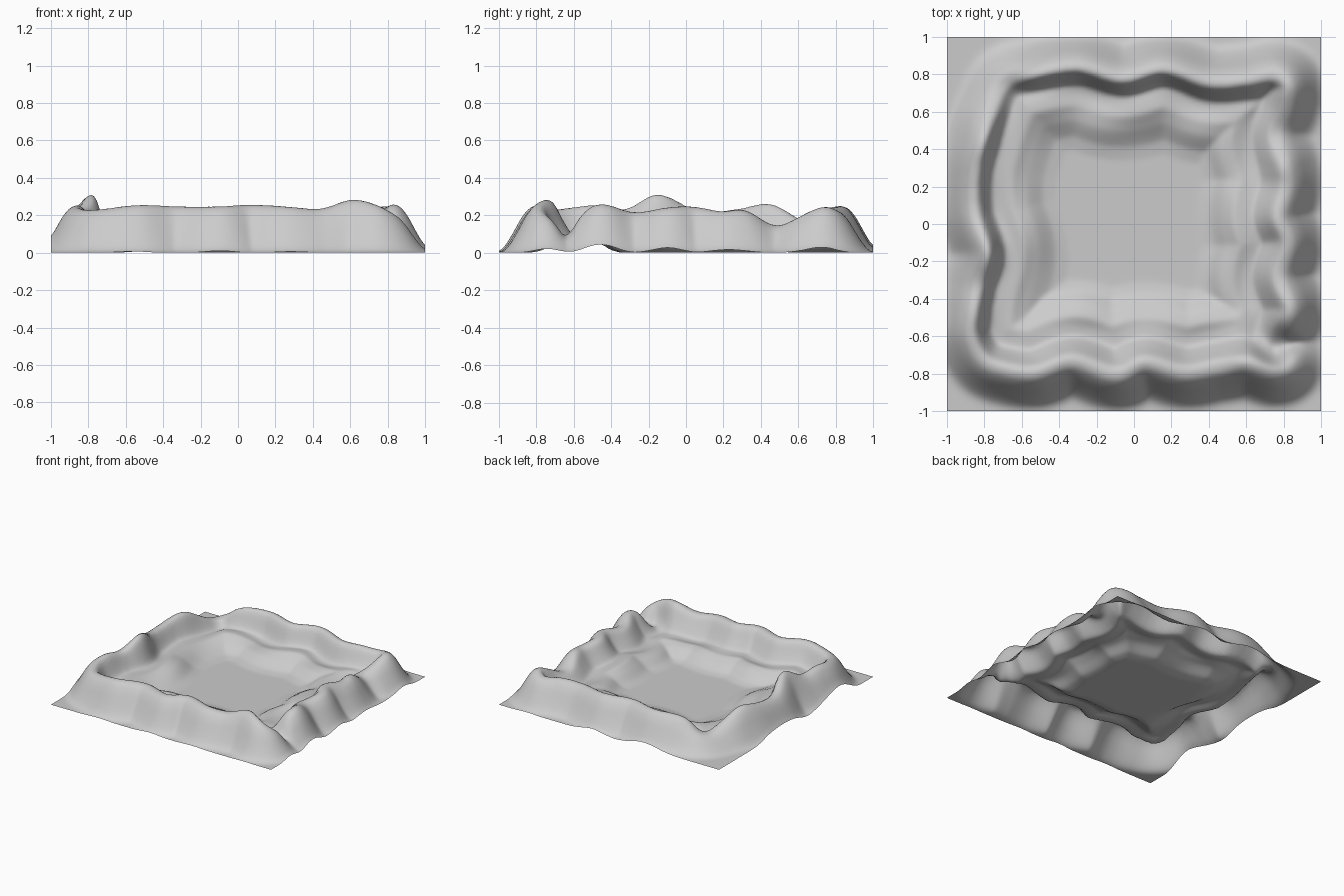
import bpy, bmesh, math
from mathutils import Vector
from mathutils.kdtree import KDTree

if "Cube" in bpy.data.objects:
    bpy.data.objects.remove(bpy.data.objects["Cube"])

# Crest line of the ridge ring, counter-clockwise: x, y, height
CREST = [
    # front
    (-.80, -.72, .23), (-.69, -.77, .24), (-.53, -.79, .26), (-.33, -.73, .25),
    (-.10, -.80, .25), (.06, -.74, .26), (.27, -.79, .25), (.45, -.76, .235),
    (.60, -.74, .29), (.75, -.78, .26), (.82, -.74, .20),
    # right
    (.76, -.65, .06), (.81, -.53, .23), (.83, -.44, .265), (.77, -.28, .215),
    (.82, -.10, .245), (.77, .04, .25), (.81, .20, .22), (.80, .31, .235),
    (.75, .48, .14), (.80, .62, .20), (.82, .74, .255),
    # back
    (.75, .79, .22), (.60, .76, .24), (.40, .75, .235), (.16, .82, .255),
    (-.06, .77, .245), (-.30, .83, .25), (-.55, .79, .24), (-.68, .75, .12),
    # left
    (-.75, .60, .18), (-.80, .45, .27), (-.84, .28, .235), (-.84, .06, .225),
    (-.78, -.15, .325), (-.82, -.32, .23), (-.85, -.46, .26), (-.86, -.60, .245),
]

# Cross-section of the ridge: distance from crest (outward +), share of crest height, fixed ledge height
PROFILE = [(-.43, 0, 0), (-.36, 0, .015), (-.28, 0, .065), (-.20, 0, .095), (-.14, 0, .085),
           (-.09, .16, .045), (-.055, .60, .01), (-.025, .95, 0), (0, 1, 0), (.04, .95, 0),
           (.08, .75, 0), (.12, .45, 0), (.16, .18, 0), (.19, .04, 0), (.22, 0, 0)]


def smooth_loop(points, steps=12):
    pts = [Vector(p) for p in points]
    n = len(pts)
    out = []
    for i in range(n):
        a, b, c, d = (pts[(i + k) % n] for k in (-1, 0, 1, 2))
        for s in range(steps):
            t = s / steps
            out.append(.5 * (2 * b + (c - a) * t + (2 * a - 5 * b + 4 * c - d) * t * t
                             + (3 * b - a - 3 * c + d) * t ** 3))
    return out


def section(s):
    if s <= PROFILE[0][0] or s >= PROFILE[-1][0]:
        return 0, 0
    for p, q in zip(PROFILE, PROFILE[1:]):
        if s <= q[0]:
            t = (s - p[0]) / (q[0] - p[0])
            return p[1] + (q[1] - p[1]) * t, p[2] + (q[2] - p[2]) * t


def widen_inner(d, k):
    # stretches the inner wall by k, squeezing the ledge behind it
    if d < .12 * k:
        return d / k
    return .12 + (d - .12 * k) * .31 / (.43 - .12 * k)


loop = smooth_loop(CREST)
tree = KDTree(len(loop))
for i, p in enumerate(loop):
    tree.insert((p.x, p.y, 0), i)
tree.balance()


def height(x, y):
    _, i, d = tree.find((x, y, 0))
    p = loop[i]
    tangent = loop[(i + 1) % len(loop)] - loop[i - 1]
    outward = (x - p.x) * tangent.y - (y - p.y) * tangent.x
    # front and right inner walls are gentler than back and left
    k = 1.2 + .25 * max(-1, min(1, 2 * (p.x - p.y)))
    share, ledge = section(d if outward > 0 else -widen_inner(d, k))
    # blended crest height keeps the flanks continuous
    total = weight = 0
    for _, j, dj in tree.find_n((x, y, 0), 20):
        w = 1 / (dj * dj + .0004)
        total += w * loop[j].z
        weight += w
    ripple = 1 + .25 * math.sin(11 * x + 1) * math.cos(9 * y)
    return share * total / weight + ledge * ripple


# Terrain sheet
bm = bmesh.new()
bmesh.ops.create_grid(bm, x_segments=130, y_segments=130, size=1)
for v in bm.verts:
    v.co.z = height(v.co.x, v.co.y)
for f in bm.faces:
    f.smooth = True
mesh = bpy.data.meshes.new("ridge_ring_terrain")
bm.to_mesh(mesh)
bm.free()
terrain = bpy.data.objects.new("ridge_ring_terrain", mesh)
bpy.context.collection.objects.link(terrain)

# Soften the slopes vertically only
soften = terrain.modifiers.new("soften", 'SMOOTH')
soften.use_x = soften.use_y = False
soften.factor = .5
soften.iterations = 5
